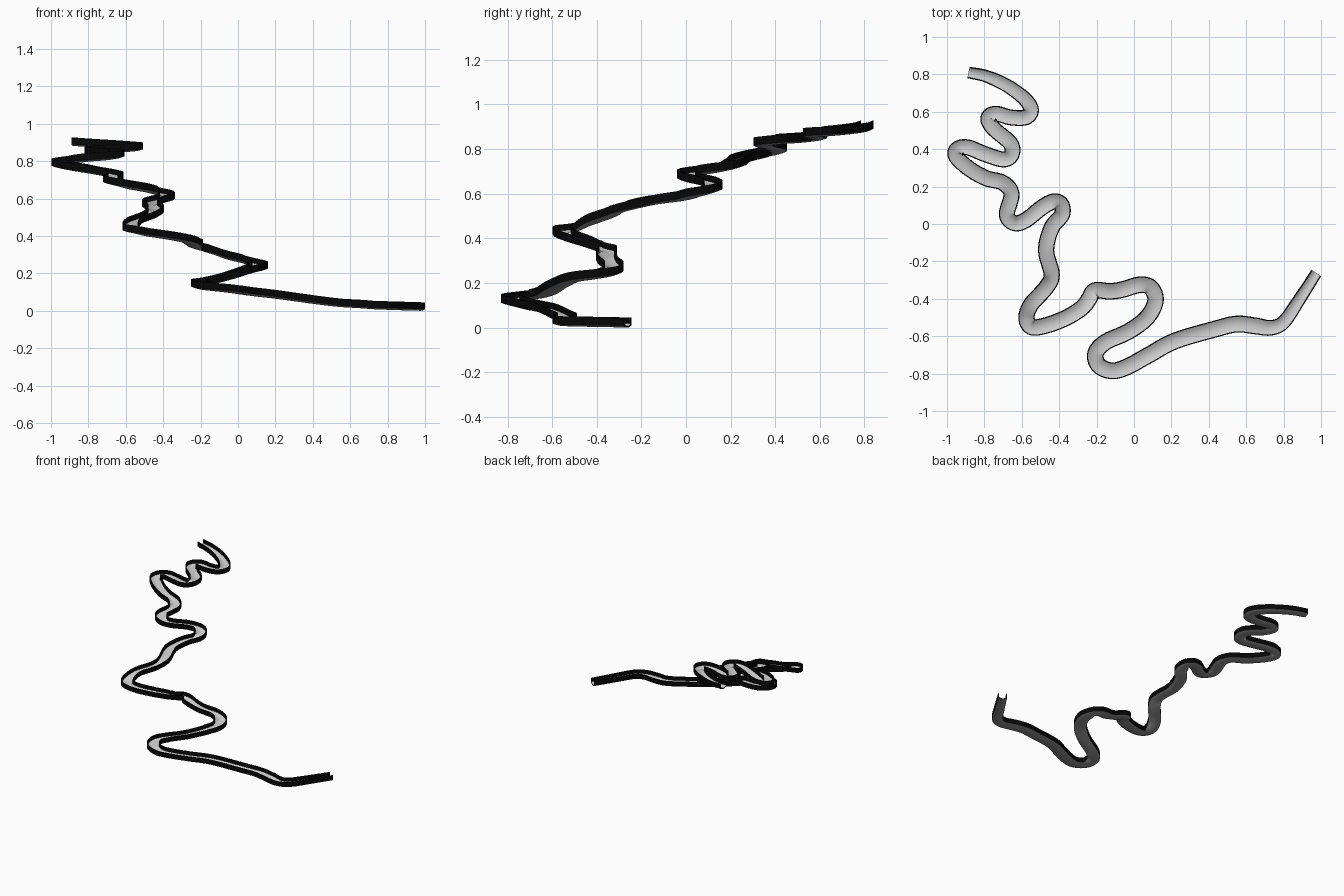
import bpy, bmesh, math
from mathutils import Vector

if "Cube" in bpy.data.objects:
    bpy.data.objects.remove(bpy.data.objects["Cube"])

# Winding centre line seen from above, from the low end to the high end
PATH = [(.975, -.262), (.88, -.41), (.80, -.525), (.73, -.555), (.65, -.545), (.55, -.535),
        (.44, -.56), (.22, -.625), (.08, -.70), (-.04, -.765), (-.12, -.785), (-.19, -.755),
        (-.205, -.69), (-.15, -.63), (-.03, -.575), (.07, -.50), (.115, -.41), (.09, -.34),
        (.03, -.325), (-.06, -.35), (-.13, -.36), (-.21, -.355), (-.24, -.40), (-.28, -.45),
        (-.37, -.505), (-.48, -.545), (-.55, -.55), (-.575, -.50), (-.55, -.43), (-.47, -.34),
        (-.44, -.27), (-.47, -.14), (-.44, -.02), (-.385, .05), (-.39, .105), (-.43, .12),
        (-.49, .09), (-.58, .02), (-.64, .005), (-.68, .05), (-.655, .16), (-.70, .22),
        (-.79, .245), (-.88, .295), (-.95, .36), (-.945, .40), (-.89, .41), (-.80, .375),
        (-.70, .345), (-.655, .37), (-.66, .43), (-.75, .51), (-.78, .565), (-.74, .59),
        (-.66, .57), (-.58, .57), (-.55, .61), (-.585, .67), (-.68, .74), (-.79, .79),
        (-.885, .81)]
# Floor height at chosen path points: (point number, z)
RISE = [(0, 0), (3, .008), (5, .02), (6, .032), (7, .062), (9, .095), (11, .113), (13, .137),
        (15, .202), (17, .23), (19, .275), (21, .325), (24, .38), (26, .413), (27, .425),
        (29, .49), (31, .55), (34, .60), (37, .65), (39, .68), (42, .733), (44, .763),
        (47, .797), (50, .822), (54, .845), (57, .86), (60, .882)]
HEIGHT, WALL, STEPS, SIDES = .045, .006, 6, 16


def lerp_table(table, t):
    for (a, va), (b, vb) in zip(table, table[1:]):
        if t <= b:
            return va + (vb - va) * (t - a) / (b - a)
    return table[-1][1]


def spline(p, t):
    """Catmull-Rom point at parameter t."""
    i = min(int(t), len(p) - 2)
    u = t - i
    b, c = p[i], p[i + 1]
    a = p[i - 1] if i else 2 * b - c
    d = p[i + 2] if i + 2 < len(p) else 2 * c - b
    return .5 * (2 * b + (c - a) * u + (2 * a - 5 * b + 4 * c - d) * u * u
                 + (3 * b - a - 3 * c + d) * u ** 3)


def u_curve(w, sag, low):
    """Upright walls with a gently bowed floor, from the left rim to the right rim."""
    floor = []
    for k in range(1, SIDES):
        u = 2 * (k - 1) / (SIDES - 2) - 1
        floor.append((u * w, low + sag * u * u))
    return [(-w, HEIGHT)] + floor + [(w, HEIGHT)]


def material(name, grey):
    mat = bpy.data.materials.new(name)
    mat.diffuse_color = (grey, grey, grey, 1)
    mat.use_nodes = True
    mat.node_tree.nodes["Principled BSDF"].inputs["Base Color"].default_value = mat.diffuse_color
    return mat


points = [Vector((x, y, lerp_table(RISE, i))) for i, (x, y) in enumerate(PATH)]
last = len(points) - 1
bm = bmesh.new()
rings = []
for n in range(last * STEPS + 1):
    t = n / STEPS
    pos = spline(points, t)
    tan = spline(points, min(t + .05, last)) - spline(points, max(t - .05, 0))
    side = Vector((tan.y, -tan.x, 0)).normalized()
    # The channel narrows toward both ends
    w = lerp_table([(0, .031), (4, .045), (56, .042), (60, .031)], t)
    profile = u_curve(w, .009, 0) + u_curve(w - WALL, .011, WALL)[::-1]
    rings.append([bm.verts.new(pos + side * x + Vector((0, 0, z))) for x, z in profile])

# Skin of the channel: 0 = black walls and rims, 1 = grey floor, 2 = dark underside
m = len(rings[0])
for r, s in zip(rings, rings[1:]):
    for k in range(m):
        j = (k + 1) % m
        face = bm.faces.new((r[k], r[j], s[j], s[k]))
        if 1 <= k < SIDES - 1:
            face.material_index = 2
        elif SIDES + 2 <= k < m - 2:
            face.material_index = 1
# Open ends
for ring in (rings[0], rings[-1]):
    for k in range(SIDES):
        bm.faces.new((ring[k], ring[k + 1], ring[m - 2 - k], ring[m - 1 - k]))
bmesh.ops.recalc_face_normals(bm, faces=bm.faces)

mesh = bpy.data.meshes.new("slide_channel")
bm.to_mesh(mesh)
bm.free()
for name, grey in (("black_wall", .002), ("grey_floor", .6), ("dark_underside", .25)):
    mesh.materials.append(material(name, grey))
channel = bpy.data.objects.new("slide_channel", mesh)
bpy.context.collection.objects.link(channel)
bpy.context.view_layer.objects.active = channel
channel.select_set(True)
bpy.ops.object.shade_smooth_by_angle(angle=math.radians(40))
